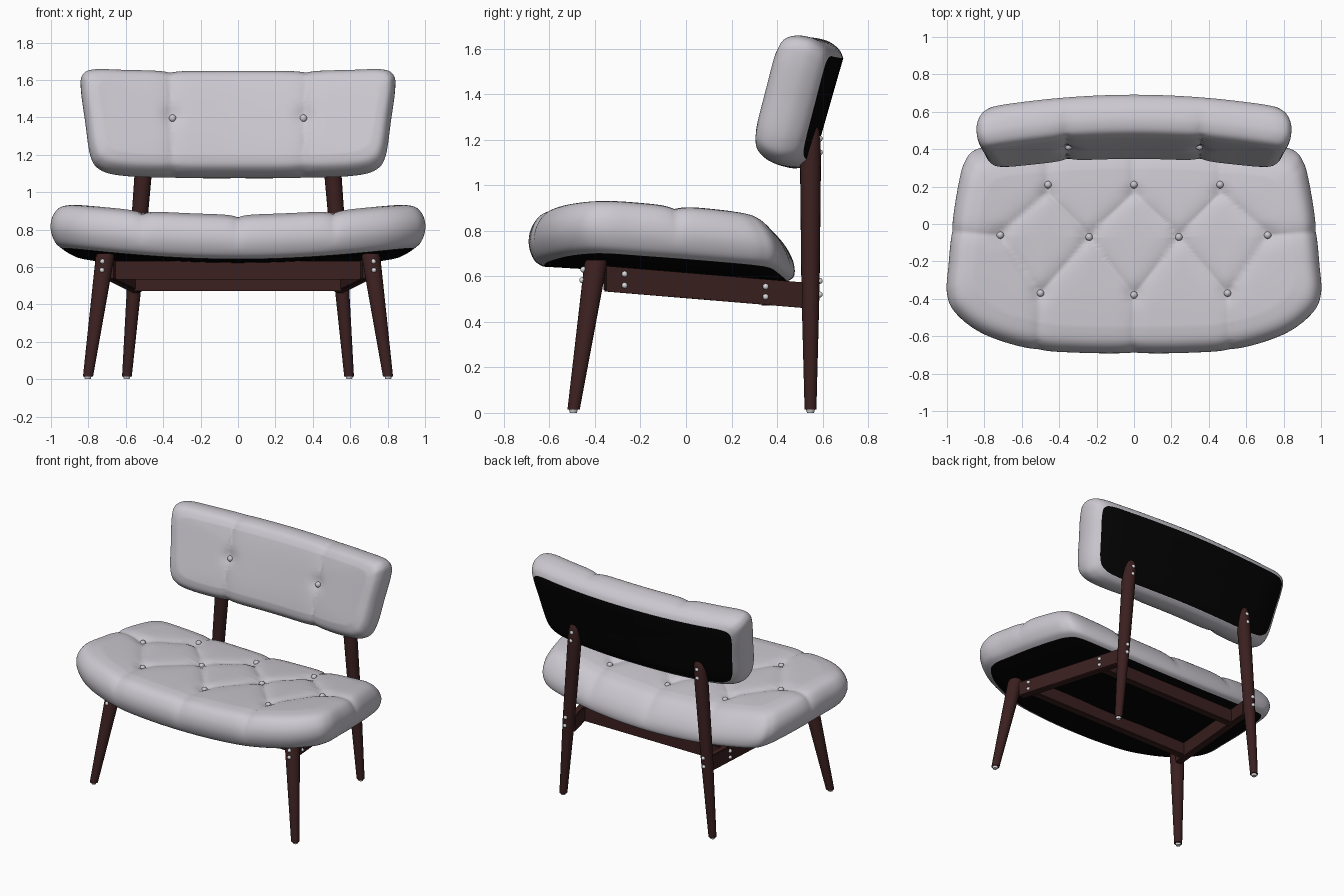
import bpy, bmesh, math
from mathutils import Vector
from mathutils.bvhtree import BVHTree

if "Cube" in bpy.data.objects:
    bpy.data.objects.remove(bpy.data.objects["Cube"])


def material(name, rgb):
    m = bpy.data.materials.new(name)
    m.diffuse_color = (*rgb, 1)
    m.use_nodes = True
    m.node_tree.nodes["Principled BSDF"].inputs["Base Color"].default_value = m.diffuse_color
    return m


FABRIC = material("pale grey upholstery", (0.60, 0.58, 0.63))
BLACK = material("black underside", (0.001, 0.001, 0.001))
WOOD = material("dark red wood", (0.044, 0.014, 0.014))
METAL = material("light metal", (0.70, 0.70, 0.72))


def finish(bm, name, mats, angle=40):
    bmesh.ops.recalc_face_normals(bm, faces=bm.faces)
    me = bpy.data.meshes.new(name)
    bm.to_mesh(me)
    bm.free()
    for m in mats:
        me.materials.append(m)
    ob = bpy.data.objects.new(name, me)
    bpy.context.collection.objects.link(ob)
    bpy.ops.object.select_all(action='DESELECT')
    ob.select_set(True)
    bpy.context.view_layer.objects.active = ob
    bpy.ops.object.shade_smooth_by_angle(angle=math.radians(angle))
    return ob


def spline(pts, steps, closed):
    """Catmull-Rom curve through 2D points."""
    n, out = len(pts), []
    get = lambda i: Vector(pts[i % n] if closed else pts[min(max(i, 0), n - 1)])
    for i in range(n if closed else n - 1):
        a, b, c, d = (get(i + k) for k in (-1, 0, 1, 2))
        for s in range(steps):
            t = s / steps
            out.append(0.5 * (2 * b + (c - a) * t + (2 * a - 5 * b + 4 * c - d) * t * t
                              + (3 * b - a - 3 * c + d) * t ** 3))
    return out if closed else out + [get(n - 1)]


def seg_dist(p, a, b):
    ab = b - a
    t = max(0, min(1, (p - a).dot(ab) / ab.length_squared))
    return (p - a - ab * t).length


def cushion(name, half, centre, size, profile, crown, seams, buttons, warp):
    """Upholstered pad: outline swept through an edge profile, then tufted and bent."""
    pts = half + [(-x, y) for x, y in reversed(half[1:-1])]
    outline = spline(pts, 15, True)
    prof = spline(profile, 4, False)
    # rings run from the underside centre, round the edge, to the top centre
    rings = [(prof[0].x, 0, k / 4) for k in (1, 2, 3)]
    rings += [(p.x, p.y, 1) for p in prof]
    last = prof[-1]
    for k in range(1, 44):
        s = 1 - k / 44
        rings.append((last.x, crown + (last.y - crown) * s ** 3, s))
    bm = bmesh.new()
    info, rows = {}, []

    def add(u, v, w):
        vert = bm.verts.new(warp(u, v, w))
        info[vert] = (Vector((u, v)), w)
        return vert

    cx, cy = centre
    lo = add(cx, cy, 0)
    for d, w, s in rings:
        kx, ky = s * (1 - d / size[0]), s * (1 - d / size[1])
        rows.append([add(cx + (p.x - cx) * kx, cy + (p.y - cy) * ky, w) for p in outline])
    hi = add(cx, cy, crown)
    n = len(outline)
    for i in range(n):
        j = (i + 1) % n
        bm.faces.new((lo, rows[0][j], rows[0][i])).material_index = 1
        bm.faces.new((hi, rows[-1][i], rows[-1][j]))
        for r in range(len(rows) - 1):
            f = bm.faces.new((rows[r][i], rows[r][j], rows[r + 1][j], rows[r + 1][i]))
            f.material_index = 1 if r < 3 else 0
    bmesh.ops.recalc_face_normals(bm, faces=bm.faces)
    bm.normal_update()
    # press seams and buttons into the padding
    seams = [(Vector(a), Vector(b)) for a, b in seams]
    buttons = [Vector(b) for b in buttons]
    for vert, (p, w) in info.items():
        fade = max(0, min(1, (w - 0.05) / 0.15))
        if fade:
            d = min(seg_dist(p, a, b) for a, b in seams)
            e = min((p - b).length for b in buttons)
            vert.co -= vert.normal * fade * (0.017 * math.exp(-d / 0.04)
                                             + 0.014 * math.exp(-(e / 0.05) ** 2))
    tree = BVHTree.FromBMesh(bm)
    finish(bm, name, [FABRIC, BLACK], 60)
    return tree


def ball(name, pos, r, mat):
    bm = bmesh.new()
    bmesh.ops.create_uvsphere(bm, u_segments=14, v_segments=8, radius=r)
    bmesh.ops.translate(bm, verts=bm.verts, vec=pos)
    finish(bm, name, [mat])


def post(name, stations, mat, n=20):
    """Round tapered post through (x, y, z, radius) stations."""
    bm = bmesh.new()
    rows = [[bm.verts.new((x + r * math.cos(2 * math.pi * k / n), y + r * math.sin(2 * math.pi * k / n), z))
             for k in range(n)] for x, y, z, r in stations]
    for a, b in zip(rows, rows[1:]):
        for k in range(n):
            bm.faces.new((a[k], a[(k + 1) % n], b[(k + 1) % n], b[k]))
    bm.faces.new(rows[0])
    bm.faces.new(rows[-1])
    finish(bm, name, [mat])


def rail(name, p, q, height, width):
    bm = bmesh.new()
    p, q = Vector(p), Vector(q)
    side = (q - p).cross(Vector((0, 0, 1))).normalized() * width / 2
    up = Vector((0, 0, height / 2))
    ends = [[bm.verts.new(e + side * a + up * b) for a, b in ((-1, -1), (1, -1), (1, 1), (-1, 1))]
            for e in (p, q)]
    for k in range(4):
        bm.faces.new((ends[0][k], ends[0][(k + 1) % 4], ends[1][(k + 1) % 4], ends[1][k]))
    bm.faces.new(ends[0])
    bm.faces.new(ends[1])
    bmesh.ops.bevel(bm, geom=bm.edges[:], offset=0.006, segments=2, affect='EDGES')
    finish(bm, name, [WOOD])


# seat: diamond tufted, sagging in the middle and tilted back
back_row = [(-.46, .21), (0, .21), (.46, .21)]
mid_row = [(-.715, -.06), (-.24, -.07), (.24, -.07), (.715, -.06)]
front_row = [(-.5, -.37), (0, -.38), (.5, -.37)]
seams = []
for i in range(3):
    for row in (back_row, front_row):
        seams += [(mid_row[i], row[i]), (row[i], mid_row[i + 1])]
    seams += [(back_row[i], (back_row[i][0], .8)), (front_row[i], (front_row[i][0] * 1.05, -.9))]
seams += [(mid_row[0], (-1.2, -.02)), (mid_row[3], (1.2, -.02))]
seat_buttons = back_row + mid_row + front_row


def seat_warp(u, v, w):
    return (u, v - max(0, v) * w * .8, .605 + .085 * u * u - .06 * v + w)


seat_half = [(0, -.692), (.3, -.688), (.55, -.668), (.8, -.59), (.95, -.48), (1, -.37),
             (.99, -.2), (.97, .02), (.935, .25), (.905, .36), (.85, .425), (.7, .46),
             (.4, .495), (0, .51)]
seat_tree = cushion("seat", seat_half, (0, -.09), (1, .6),
                    [(.065, 0), (.03, .02), (.008, .06), (0, .105), (.008, .155), (.035, .203),
                     (.075, .23), (.14, .244)], .25, seams, seat_buttons, seat_warp)
for x, y in seat_buttons:
    hit = seat_tree.ray_cast(Vector((x, y, 3)), Vector((0, 0, -1)))[0]
    ball("seat_button", hit, .02, FABRIC)

# backrest: leaning pad curved forward at both ends
LEAN = math.radians(16)
S, C = math.sin(LEAN), math.cos(LEAN)


def back_warp(u, v, w):
    w += .11 * u * u
    return (u, .627 + v * S - w * C, 1.335 + v * C + w * S)


back_half = [(0, -.295), (.35, -.297), (.62, -.293), (.74, -.265), (.79, -.19), (.818, 0),
             (.84, .17), (.832, .245), (.77, .277), (.6, .281), (.35, .284), (0, .287)]
back_tree = cushion("backrest", back_half, (0, 0), (.82, .29),
                    [(.055, 0), (.025, .025), (.004, .07), (0, .115), (.008, .165), (.035, .21),
                     (.085, .23)], .236, [((s * .345, -.5), (s * .368, .5)) for s in (-1, 1)],
                    [(-.35, .01), (.35, .01)], back_warp)
for s in (-1, 1):
    hit = back_tree.ray_cast(Vector((s * .35, -3, 1.395)), Vector((0, 1, 0)))[0]
    ball("backrest_button", hit, .02, FABRIC)

# wooden frame, mirrored left and right
for s in (-1, 1):
    post("front_leg", [(s * .802, -.494, .014, .027), (s * .711, -.397, .655, .05),
                       (s * .709, -.395, .672, .044)], WOOD)
    leg_x = lambda z: s * (.595 - .08 * z)
    post("back_leg", [(leg_x(z), .547, z, r) for z, r in
                      ((.014, .026), (.55, .040), (1.1, .046), (1.2, .044), (1.245, .038), (1.262, .026))], WOOD)
    for x, y in ((.803, -.495), (.595, .547)):
        post("foot_glide", [(s * x, y, 0, .015), (s * x, y, .016, .02)], METAL)
    rail("side_rail", (s * .69, -.36, .59), (s * .54, .53, .516), .112, .05)
    # bolt heads
    spots = [(.725, -.451, .63), (.727, -.456, .583), (.70, -.27, .61), (.70, -.27, .56),
             (.597, .35, .555), (.597, .35, .51)]
    spots += [(abs(leg_x(z)), .588, z) for z in (.52, .58, 1.145, 1.205)]
    for x, y, z in spots:
        ball("bolt", (s * x, y, z), .013, METAL)
rail("front_rail", (-.665, -.27, .582), (.665, -.27, .582), .1, .05)
rail("back_rail", (-.56, .35, .524), (.56, .35, .524), .105, .05)
